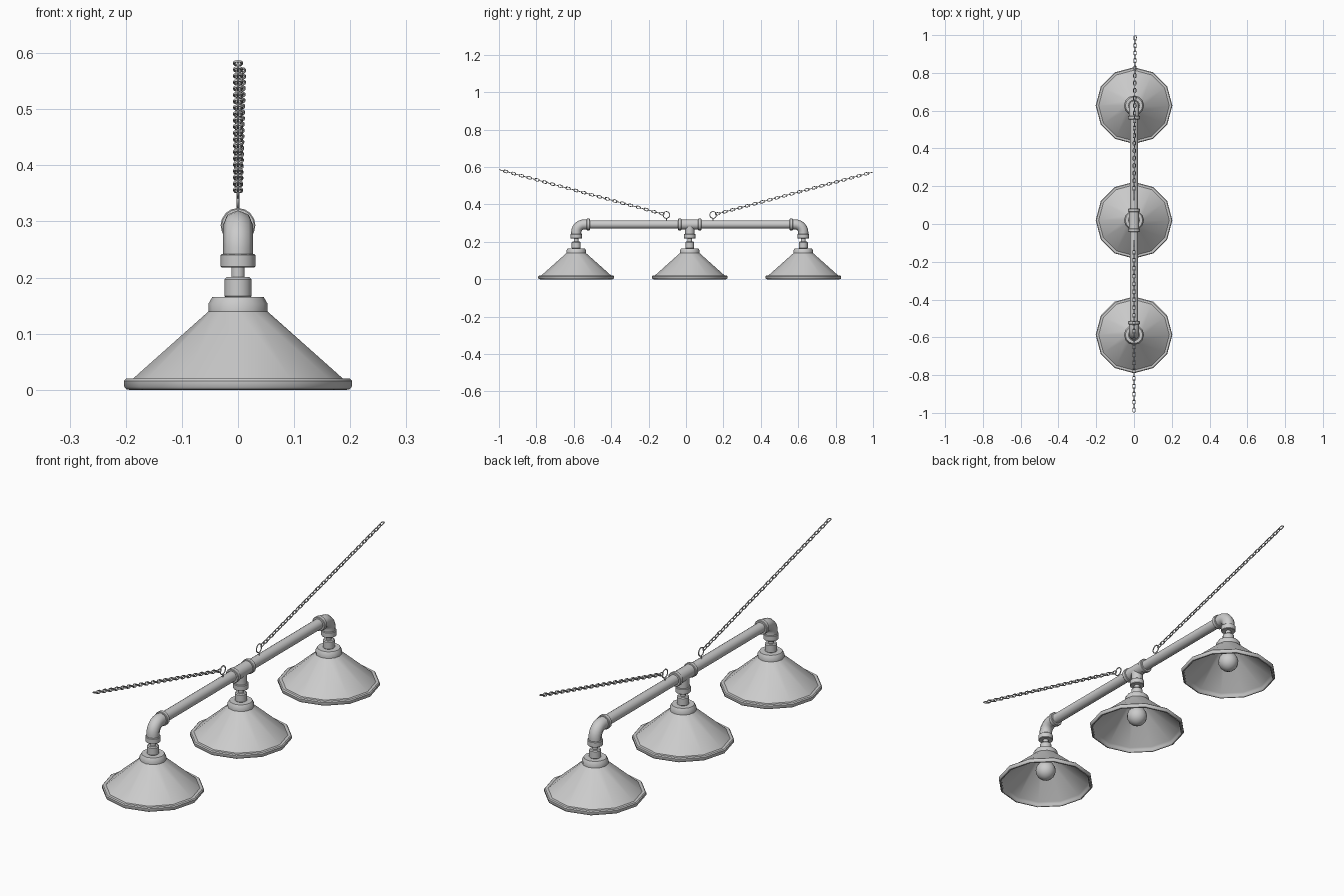
import bpy, bmesh
from math import sin, cos, pi, radians
from mathutils import Vector, Matrix

if "Cube" in bpy.data.objects:
    bpy.data.objects.remove(bpy.data.objects["Cube"])

MID = 0.02          # y of the middle lamp
GAP = 0.607         # spacing between lamps
PIPE_Z = 0.293      # height of the pipe axis


def finish(name, mesh, angle=40):
    ob = bpy.data.objects.new(name, mesh)
    bpy.context.collection.objects.link(ob)
    bpy.ops.object.select_all(action='DESELECT')
    ob.select_set(True)
    bpy.context.view_layer.objects.active = ob
    bpy.ops.object.shade_smooth_by_angle(angle=radians(angle))
    return ob


def lathe(name, profile, loc, segs=16, along_y=False, closed=False):
    """Spin (radius, height) points; closed joins last to first."""
    bm = bmesh.new()
    rings = []
    for r, h in profile:
        if r == 0:
            rings.append([bm.verts.new((0, 0, h))] * segs)
        else:
            rings.append([bm.verts.new((r * cos(2 * pi * i / segs), r * sin(2 * pi * i / segs), h))
                          for i in range(segs)])
    pairs = list(zip(rings, rings[1:]))
    if closed:
        pairs.append((rings[-1], rings[0]))
    for a, b in pairs:
        for i in range(segs):
            j = (i + 1) % segs
            bm.faces.new(list(dict.fromkeys((a[i], a[j], b[j], b[i]))))
    bmesh.ops.recalc_face_normals(bm, faces=bm.faces)
    if along_y:
        bm.transform(Matrix.Rotation(-pi / 2, 4, 'X'))
    bm.transform(Matrix.Translation(loc))
    mesh = bpy.data.meshes.new(name)
    bm.to_mesh(mesh)
    bm.free()
    return finish(name, mesh)


def wire(name, paths, radius, cyclic=False, res=2):
    """Round tubes along one or more paths."""
    cu = bpy.data.curves.new(name, 'CURVE')
    cu.dimensions = '3D'
    cu.bevel_depth = radius
    cu.bevel_resolution = res
    cu.use_fill_caps = not cyclic
    for pts in paths:
        sp = cu.splines.new('POLY')
        sp.points.add(len(pts) - 1)
        for p, c in zip(sp.points, pts):
            p.co = (*c, 1)
        sp.use_cyclic_u = cyclic
    tmp = bpy.data.objects.new(name + "_curve", cu)
    bpy.context.collection.objects.link(tmp)
    mesh = bpy.data.meshes.new_from_object(tmp.evaluated_get(bpy.context.evaluated_depsgraph_get()))
    bpy.data.objects.remove(tmp)
    return finish(name, mesh, 60)


def rod(name, r, a, b, loc, along_y=False, bevel=0.0):
    prof = [(0, a), (r - bevel, a), (r, a + bevel), (r, b - bevel), (r - bevel, b), (0, b)]
    if not bevel:
        prof = [(0, a), (r, a), (r, b), (0, b)]
    return lathe(name, prof, loc, 16, along_y)


# Lamps: shade, cap, socket, neck, bulb
shade = [(0.050, 0.142), (0.187, 0.020), (0.199, 0.020), (0.203, 0.016), (0.203, 0.006),
         (0.199, 0.001), (0.194, 0.000), (0.190, 0.004), (0.189, 0.010), (0.182, 0.017),
         (0.047, 0.138)]
cap = [(0, 0.139), (0.053, 0.139), (0.053, 0.153), (0.046, 0.165), (0, 0.165)]
bulb = [(0, 0.142), (0.018, 0.142), (0.019, 0.122), (0.030, 0.100)]
bulb += [(0.043 * cos(radians(t)), 0.068 + 0.043 * sin(radians(t))) for t in (25, 5, -15, -35, -55, -75)]
bulb += [(0, 0.025)]
for label, k in (("front", -1), ("middle", 0), ("back", 1)):
    at = (0, MID + k * GAP, 0)
    lathe(label + "_shade", shade, at, 12, closed=True)
    lathe(label + "_shade_cap", cap, at, 12)
    rod(label + "_socket", 0.024, 0.163, 0.201, at, bevel=0.004)
    rod(label + "_neck", 0.012, 0.198, 0.222, at)
    rod(label + "_lower_collar", 0.031, 0.218, 0.242, at, bevel=0.002)
    lathe(label + "_bulb", bulb, at, 16)

# Tee fitting in the middle
rod("tee_stem", 0.025, 0.240, PIPE_Z, (0, MID, 0))
rod("tee_body", 0.027, -0.053, 0.053, (0, MID, PIPE_Z), True)

# Both halves: elbow, collars, pipe, hook, ring, chain
for label, s, end in (("front", -1, Vector((0, -0.999, 0.586))), ("back", 1, Vector((0.006, 0.999, 0.573)))):
    axis_y = MID + s * GAP
    R = 0.042
    path = [(0, axis_y, 0.240)]
    path += [(0, axis_y - s * R * (1 - cos(t * pi / 12)), PIPE_Z - R + R * sin(t * pi / 12)) for t in range(7)]
    path += [(0, axis_y - s * 0.062, PIPE_Z)]
    wire(label + "_elbow", [path], 0.027)
    inner, outer = MID + s * 0.053, axis_y - s * 0.064
    for part, y in (("tee_collar", inner), ("elbow_collar", outer)):
        rod(f"{label}_{part}", 0.031, -0.009, 0.009, (0, y, PIPE_Z), True, 0.002)
    rod(label + "_pipe", 0.022, min(inner, outer), max(inner, outer), (0, 0, PIPE_Z), True)

    ring_y = MID + s * 0.125
    rod(label + "_hook_pin", 0.003, 0.310, 0.327, (0, ring_y, 0))
    ring = [(0, ring_y + 0.018 * cos(i * pi / 8), 0.344 + 0.018 * sin(i * pi / 8)) for i in range(16)]
    wire(label + "_ring", [ring], 0.0025, True, 1)

    # Chain links turn a quarter each step
    start = Vector((0, ring_y + s * 0.012, 0.347))
    d = (end - start).normalized()
    side = Vector((1, 0, 0))
    up = d.cross(side).normalized()
    n = 42
    first, last = start + d * 0.013, end - d * 0.015
    links = []
    for k in range(n):
        c = first.lerp(last, k / (n - 1))
        w = side if k % 2 else up
        pts = []
        for i in range(10):
            t = (i % 5) * pi / 4 - pi / 2
            f = 1 if i < 5 else -1
            pts.append(c + f * (d * (0.0065 + 0.0065 * cos(t)) + w * (0.0065 * sin(t))))
        links.append(pts)
    wire(label + "_chain", links, 0.0022, True, 1)
